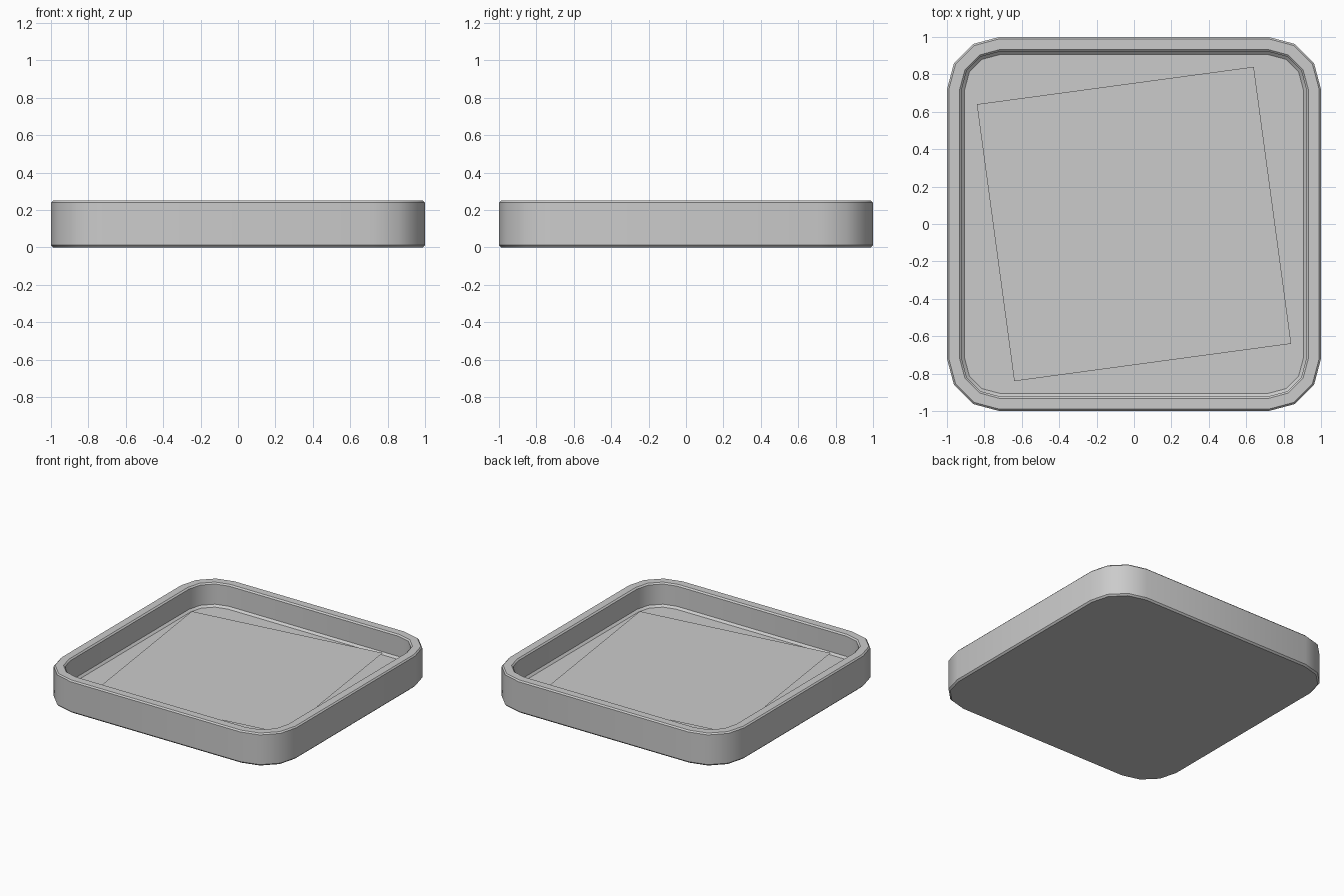
import bpy, bmesh, math

if "Cube" in bpy.data.objects:
    bpy.data.objects.remove(bpy.data.objects["Cube"])

CENTRE, RADIUS, STEPS = 0.72, 0.28, 3


def rounded_square(inset, z):
    """Outline of a square with three-sided rounded corners."""
    r = RADIUS - inset
    pts = []
    for corner in range(4):
        a0 = corner * math.pi / 2
        mid = a0 + math.pi / 4
        cx = CENTRE * math.sqrt(2) * math.cos(mid)
        cy = CENTRE * math.sqrt(2) * math.sin(mid)
        for i in range(STEPS + 1):
            a = a0 + i / STEPS * math.pi / 2
            pts.append((cx + r * math.cos(a), cy + r * math.sin(a), z))
    return pts


def add_object(name, bm):
    mesh = bpy.data.meshes.new(name)
    bm.to_mesh(mesh)
    bm.free()
    obj = bpy.data.objects.new(name, mesh)
    bpy.context.collection.objects.link(obj)
    return obj


# Tray: underside, outer wall, rim, inner wall and floor as (inset, height)
profile = [(0.012, 0), (0, 0.012), (0, 0.24), (0.01, 0.25),
           (0.068, 0.25), (0.079, 0.24), (0.079, 0.085), (0.095, 0.07)]
bm = bmesh.new()
rings = [[bm.verts.new(p) for p in rounded_square(*s)] for s in profile]
for low, high in zip(rings, rings[1:]):
    n = len(low)
    for i in range(n):
        j = (i + 1) % n
        bm.faces.new((low[i], low[j], high[j], high[i]))
bm.faces.new(list(reversed(rings[0])))
bm.faces.new(rings[-1])
bm.normal_update()
tray = add_object("tray", bm)
bpy.context.view_layer.objects.active = tray
tray.select_set(True)
bpy.ops.object.shade_smooth_by_angle(angle=math.radians(40))

# Square sheet held inside the tray, slightly turned
bm = bmesh.new()
bmesh.ops.create_grid(bm, x_segments=1, y_segments=1, size=0.747)
sheet = add_object("inner_sheet", bm)
sheet.location.z = 0.122
sheet.rotation_euler.z = math.radians(7.7)
